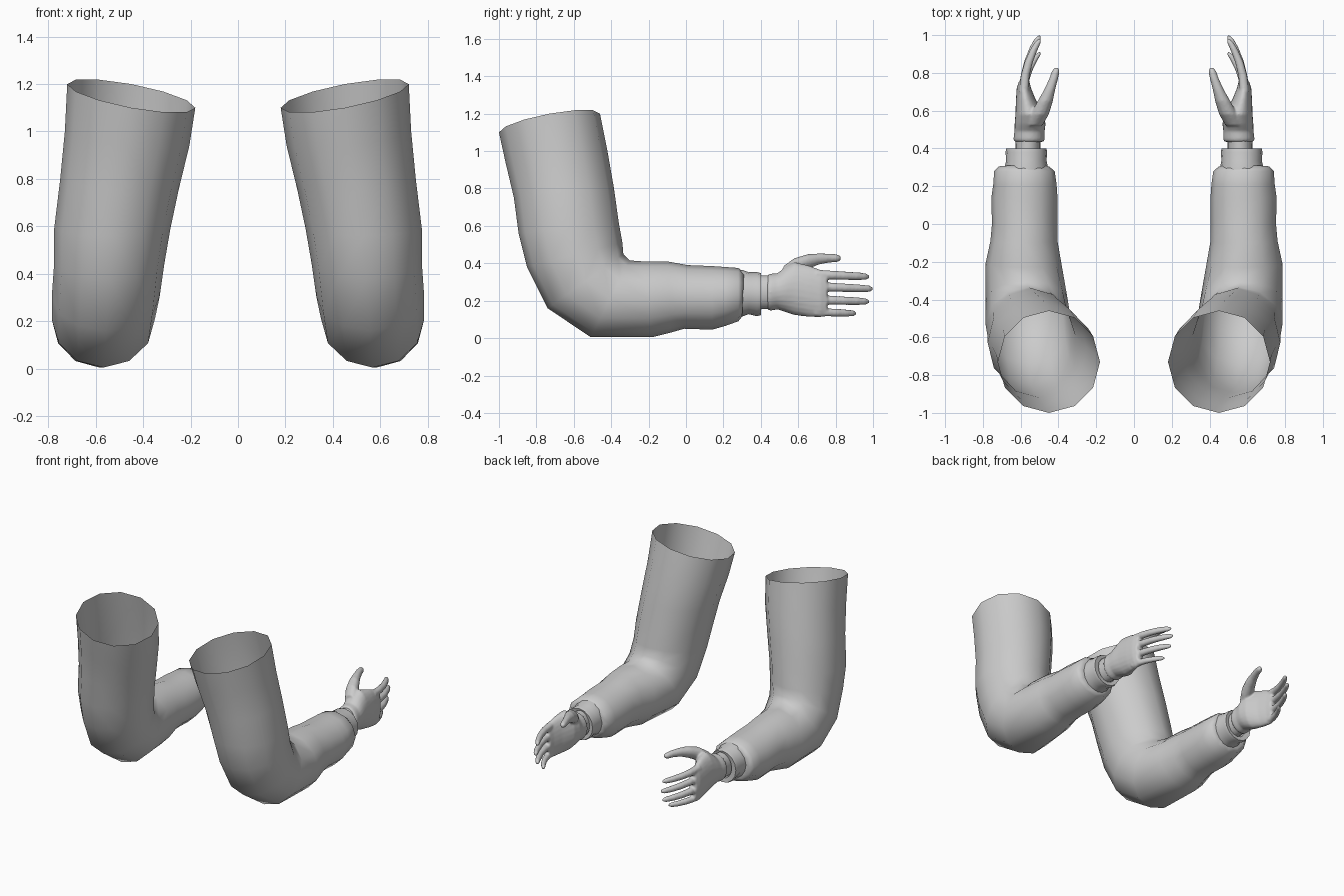
import bpy, bmesh, math
from mathutils import Vector

if "Cube" in bpy.data.objects:
    bpy.data.objects.remove(bpy.data.objects["Cube"])

grey = bpy.data.materials.new("plain grey")
grey.use_nodes = True
grey.diffuse_color = (0.6, 0.6, 0.6, 1)
grey.node_tree.nodes["Principled BSDF"].inputs["Base Color"].default_value = grey.diffuse_color


def loft(bm, rings, sides, capped):
    """Skin a list of elliptical rings, each given as centre and two half axes."""
    loops = []
    for centre, u, v in rings:
        angles = [2 * math.pi * i / sides for i in range(sides)]
        loops.append([bm.verts.new(centre + u * math.cos(a) + v * math.sin(a)) for a in angles])
    for a, b in zip(loops, loops[1:]):
        for i in range(sides):
            j = (i + 1) % sides
            bm.faces.new((a[i], a[j], b[j], b[i]))
    if capped:
        bm.faces.new(loops[0])
        bm.faces.new(loops[-1])


def along_y(rows):
    """Rings facing y from rows of y, x, z, x radius, z radius."""
    return [(Vector((x, y, z)), Vector((rx, 0, 0)), Vector((0, 0, rz))) for y, x, z, rx, rz in rows]


def finish(bm, name, angle, remesh=False):
    """Make the part and its mirrored twin."""
    bmesh.ops.recalc_face_normals(bm, faces=bm.faces)
    for side in ("left", "right"):
        if side == "right":
            bmesh.ops.scale(bm, vec=(-1, 1, 1), verts=bm.verts)
            bmesh.ops.reverse_faces(bm, faces=bm.faces)
        mesh = bpy.data.meshes.new(side + "_" + name)
        bm.to_mesh(mesh)
        obj = bpy.data.objects.new(side + "_" + name, mesh)
        bpy.context.collection.objects.link(obj)
        mesh.materials.append(grey)
        bpy.ops.object.select_all(action="DESELECT")
        obj.select_set(True)
        bpy.context.view_layer.objects.active = obj
        if remesh:
            blend = obj.modifiers.new("blend", "REMESH")
            blend.mode = "VOXEL"
            blend.voxel_size = 0.007
            blend.use_smooth_shade = True
            soften = obj.modifiers.new("soften", "SMOOTH")
            soften.iterations = 4
        else:
            bpy.ops.object.shade_smooth_by_angle(angle=math.radians(angle))
    bm.free()


# Sleeve: inner bend point (y, z), outer bend point (y, z), x range, sideways tilt
sleeve = [
    ((-.46, 1.20), (-1.0, 1.10), .18, .72, .05),
    ((-.42, 1.0), (-.965, .94), .205, .73, .03),
    ((-.385, .8), (-.92, .75), .25, .75, .02),
    ((-.36, .62), (-.895, .56), .285, .775, 0),
    ((-.34, .51), (-.85, .38), .31, .775, 0),
    ((-.335, .45), (-.74, .16), .33, .785, 0),
    ((-.30, .415), (-.51, .005), .35, .785, 0),
    ((-.23, .41), (-.18, .005), .385, .785, 0),
    ((-.1, .41), (-.08, .03), .405, .76, 0),
    ((.01, .39), (-.01, .05), .405, .752, 0),
    ((.14, .385), (.14, .045), .405, .755, 0),
    ((.21, .38), (.21, .065), .41, .745, 0),
    ((.28, .375), (.28, .09), .42, .74, 0),
    ((.31, .35), (.30, .115), .45, .715, 0),
    ((.295, .32), (.285, .15), .49, .66, 0),
]
bm = bmesh.new()
rings = []
for inner, outer, x0, x1, tilt in sleeve:
    a, b = Vector((0, *inner)), Vector((0, *outer))
    middle = (a + b) / 2 + Vector(((x0 + x1) / 2, 0, 0))
    rings.append((middle, (a - b) / 2, Vector(((x1 - x0) / 2, 0, tilt))))
loft(bm, rings, 12, False)
finish(bm, "sleeve", 80)

# Inner cuff: short band with a slight pinch and a turned-in lip
bm = bmesh.new()
loft(bm, along_y([
    (.25, .57, .24, .11, .12), (.30, .57, .24, .115, .125), (.335, .57, .24, .107, .112),
    (.38, .57, .235, .11, .118), (.40, .57, .235, .107, .112), (.395, .565, .24, .075, .09),
    (.34, .565, .24, .07, .085)]), 16, False)
finish(bm, "cuff", 50)

# Wrist peg
bm = bmesh.new()
loft(bm, along_y([(.33, .563, .243, .066, .09), (.45, .56, .245, .066, .09)]), 20, True)
finish(bm, "wrist", 40)

# Hand: palm, thumb and four curled fingers blended together
bm = bmesh.new()
loft(bm, along_y([
    (.435, .555, .245, .078, .092), (.45, .555, .245, .083, .099), (.49, .553, .25, .08, .097),
    (.53, .55, .26, .082, .12), (.58, .553, .265, .075, .142), (.66, .573, .25, .052, .137),
    (.72, .583, .238, .038, .127), (.755, .582, .235, .028, .118)]), 24, True)
thumb = [(.52, .53, .34, .045), (.58, .50, .378, .05), (.65, .47, .408, .041),
         (.71, .447, .423, .03), (.77, .425, .428, .024), (.81, .414, .427, .021), (.827, .41, .427, .01)]
loft(bm, along_y([(y, x, z, r, r) for y, x, z, r in thumb]), 12, True)
for y0, z0, y1, z1, r in [(.70, .34, .98, .328, .024), (.70, .275, 1.0, .263, .024),
                          (.70, .205, .98, .195, .024), (.69, .14, .91, .132, .022)]:
    rows = []
    for t, thick in [(0, 1.1), (.3, 1), (.55, .95), (.78, .88), (.93, .75), (1, .35)]:
        rows.append((y0 + (y1 - y0) * t, .584 - .085 * t * t, z0 + (z1 - z0) * t, r * thick, r * thick))
    loft(bm, along_y(rows), 12, True)
finish(bm, "hand", 60, remesh=True)
